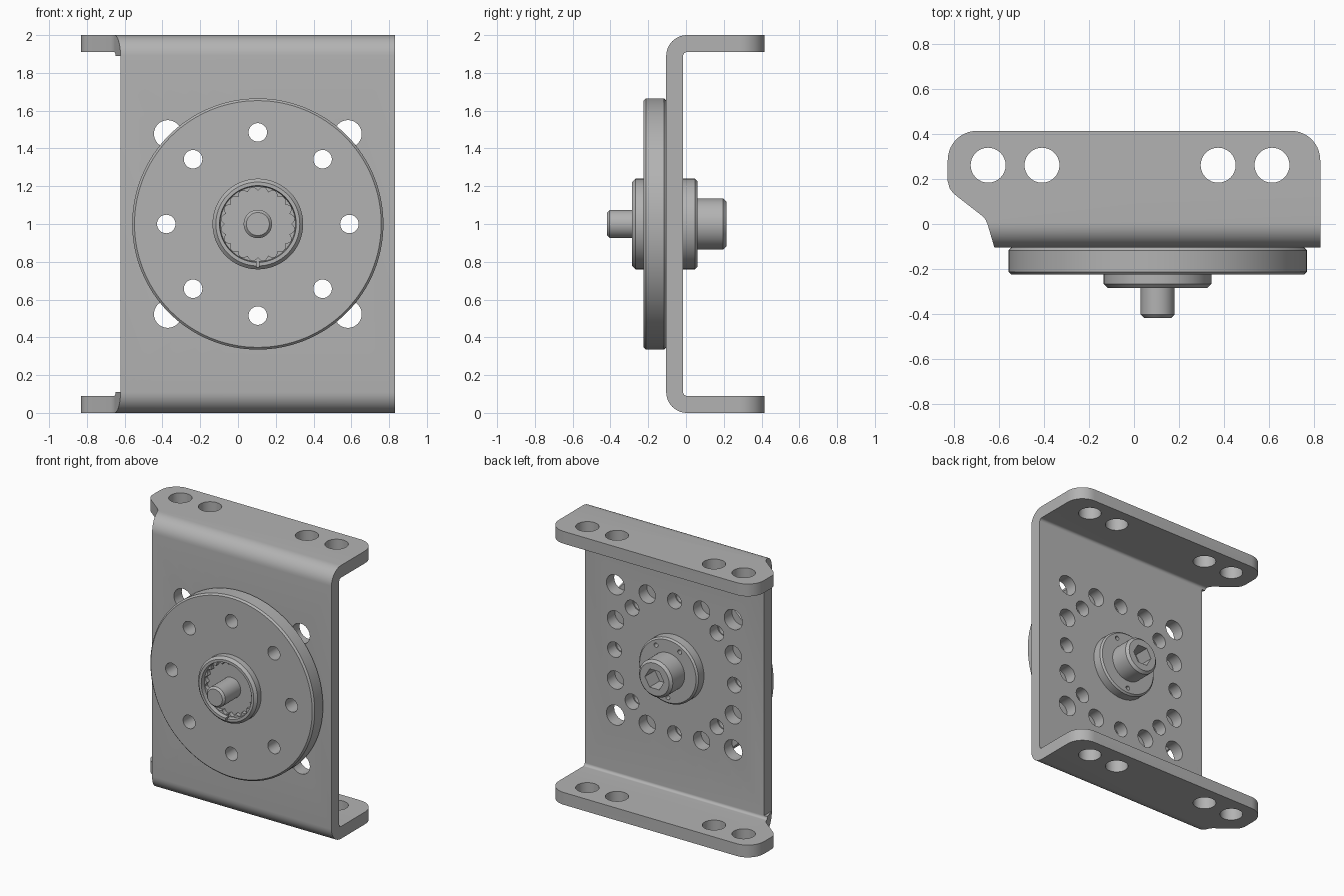
import bpy, bmesh
from math import cos, sin, pi, radians

if "Cube" in bpy.data.objects:
    bpy.data.objects.remove(bpy.data.objects["Cube"], do_unlink=True)

steel = bpy.data.materials.new("grey steel")
steel.use_nodes = True
GREY = (0.45, 0.45, 0.45, 1)
steel.diffuse_color = GREY
steel.node_tree.nodes["Principled BSDF"].inputs["Base Color"].default_value = GREY

CX, CZ = 0.105, 1.0          # axle position
PITCH = 0.485                # bolt circle radius


def finish(bm, name):
    bmesh.ops.recalc_face_normals(bm, faces=bm.faces)
    me = bpy.data.meshes.new(name)
    bm.to_mesh(me)
    bm.free()
    me.materials.append(steel)
    ob = bpy.data.objects.new(name, me)
    bpy.context.collection.objects.link(ob)
    return ob


def add_prism(bm, pts, axis, a, b):
    """Extrude a 2D outline along an axis between a and b."""
    place = {"x": lambda p, t: (t, p[0], p[1]),
             "y": lambda p, t: (p[0], t, p[1]),
             "z": lambda p, t: (p[0], p[1], t)}[axis]
    lo = [bm.verts.new(place(p, a)) for p in pts]
    hi = [bm.verts.new(place(p, b)) for p in pts]
    bm.faces.new(lo)
    bm.faces.new(hi)
    n = len(pts)
    for i in range(n):
        j = (i + 1) % n
        bm.faces.new((lo[i], lo[j], hi[j], hi[i]))


def prism(name, pts, axis, a, b):
    bm = bmesh.new()
    add_prism(bm, pts, axis, a, b)
    return finish(bm, name)


def arc(cx, cy, r, start, end, n=10):
    return [(cx + r * cos(radians(start + (end - start) * i / n)),
             cy + r * sin(radians(start + (end - start) * i / n))) for i in range(n + 1)]


def circle(cx, cy, r, n=32):
    return arc(cx, cy, r, 0, 360, n)[:-1]


def holes(name, spots, axis, a, b):
    """One cutter made of many round pins (x, y, radius)."""
    bm = bmesh.new()
    for x, y, r in spots:
        add_prism(bm, circle(x, y, r), axis, a, b)
    return finish(bm, name)


def lathe(name, profile, n=96):
    """Turn (radius, y) points about the axle."""
    bm = bmesh.new()
    rings = [[bm.verts.new((x, y, z)) for x, z in circle(CX, CZ, r, n)] for r, y in profile]
    for p, q in zip(rings, rings[1:]):
        for i in range(n):
            j = (i + 1) % n
            bm.faces.new((p[i], p[j], q[j], q[i]))
    bm.faces.new(rings[0])
    bm.faces.new(rings[-1])
    return finish(bm, name)


def turned(name, r, front, back, c_front, c_back, n=96):
    """Cylinder with chamfered ends."""
    return lathe(name, [(r - c_front, front), (r, front + c_front),
                        (r, back - c_back), (r - c_back, back)], n)


def boolean(ob, cutter, operation="DIFFERENCE"):
    cutter.hide_render = True
    mod = ob.modifiers.new("cut", "BOOLEAN")
    mod.operation, mod.solver, mod.object = operation, "EXACT", cutter
    bpy.context.view_layer.objects.active = ob
    bpy.ops.object.modifier_apply(modifier=mod.name)
    bpy.data.objects.remove(cutter, do_unlink=True)


# Bracket: bent U section, trimmed to the flange outline
FRONT, T, RO, RI, BACK = -0.105, 0.09, 0.11, 0.02, 0.415
yo = FRONT + RO
section = ([(BACK, 0)] + arc(yo, RO, RO, 270, 180) + arc(yo, 2 - RO, RO, 180, 90)
           + [(BACK, 2), (BACK, 2 - T)] + arc(yo, 2 - RO, RI, 90, 180)
           + arc(yo, RO, RI, 180, 270) + [(BACK, T)])
bracket = prism("bracket", section, "x", -0.9, 0.83)
RC = 0.13
outline = ([(0.9, -0.2), (0.9, 0.2), (0.83, 0.2)] + arc(0.83 - RC, BACK - RC, RC, 0, 90)
           + arc(RC - 0.83, BACK - RC, RC, 90, 180)
           + [(-0.83, 0.19), (-0.822, 0.16), (-0.808, 0.14), (-0.787, 0.122),
              (-0.675, 0.035), (-0.662, 0.02), (-0.653, 0.0), (-0.622, -0.105), (-0.594, -0.2)])
boolean(bracket, prism("outline_tool", outline, "z", -0.1, 2.1), "INTERSECT")
boolean(bracket, prism("edge_tool", [(-1, -0.3), (-0.622, -0.3), (-0.622, 0.6), (-1, 0.6)],
                       "z", RO, 2 - RO))

# Bracket holes: flange slots, bolt circle and square pattern
boolean(bracket, holes("flange_tool", [(x, 0.262, 0.078) for x in (-0.65, -0.41, 0.375, 0.615)],
                       "z", -0.1, 2.1))
bolt_circle = [(CX + PITCH * cos(i * pi / 4), CZ + PITCH * sin(i * pi / 4)) for i in range(8)]
S, M = 0.477, 0.22
spots = [(x, z, 0.056) for x, z in bolt_circle]
for sx in (-1, 1):
    for sz in (-1, 1):
        spots += [(CX + sx * S, CZ + sz * S, 0.073),
                  (CX + sx * M, CZ + sz * S, 0.066),
                  (CX + sx * S, CZ + sz * M, 0.066)]
boolean(bracket, holes("plate_tool", spots, "y", -0.2, 0.05))

# Round front disc
disc = turned("disc", 0.665, -0.225, FRONT, 0.012, 0.012, 128)
boolean(disc, holes("disc_tool", [(x, z, 0.049) for x, z in bolt_circle], "y", -0.3, 0))

# Hub with toothed bore, mouth chamfer, key notch and pin holes
hub = turned("hub", 0.24, -0.285, 0.06, 0.018, 0.012)
teeth, steps = 20, 6
bore = []
for i in range(teeth * steps):
    r = 0.176 + 0.02 * abs(sin(pi * i / steps))
    a = 2 * pi * i / (teeth * steps)
    bore.append((CX + r * cos(a), CZ + r * sin(a)))
boolean(hub, prism("bore_tool", bore, "y", -0.4, -0.08))
boolean(hub, lathe("mouth_tool", [(0.205, -0.3), (0.199, -0.255)]))
boolean(hub, prism("key_tool", [(CX - 0.006, CZ - 0.23), (CX + 0.006, CZ - 0.23),
                                (CX + 0.006, CZ - 0.18), (CX - 0.006, CZ - 0.18)],
                   "y", -0.3, -0.25))
boolean(hub, holes("pin_tool", [(CX + 0.192 * cos(radians(a)), CZ + 0.192 * sin(radians(a)), 0.016)
                                for a in (60, 120, 270)], "y", 0.01, 0.1))

# Front shaft and rear boss with hex socket
shaft = turned("shaft", 0.075, -0.418, -0.06, 0.014, 0.001, 48)
boss = turned("rear_boss", 0.136, 0.04, 0.215, 0.001, 0.018, 64)
boolean(boss, prism("hex_tool", circle(CX, CZ, 0.077, 6), "y", 0.1, 0.3))

# Smooth the curves, keep the edges crisp
bpy.ops.object.select_all(action="DESELECT")
for ob in (bracket, disc, hub, shaft, boss):
    ob.select_set(True)
bpy.context.view_layer.objects.active = bracket
bpy.ops.object.shade_smooth_by_angle(angle=radians(30))
